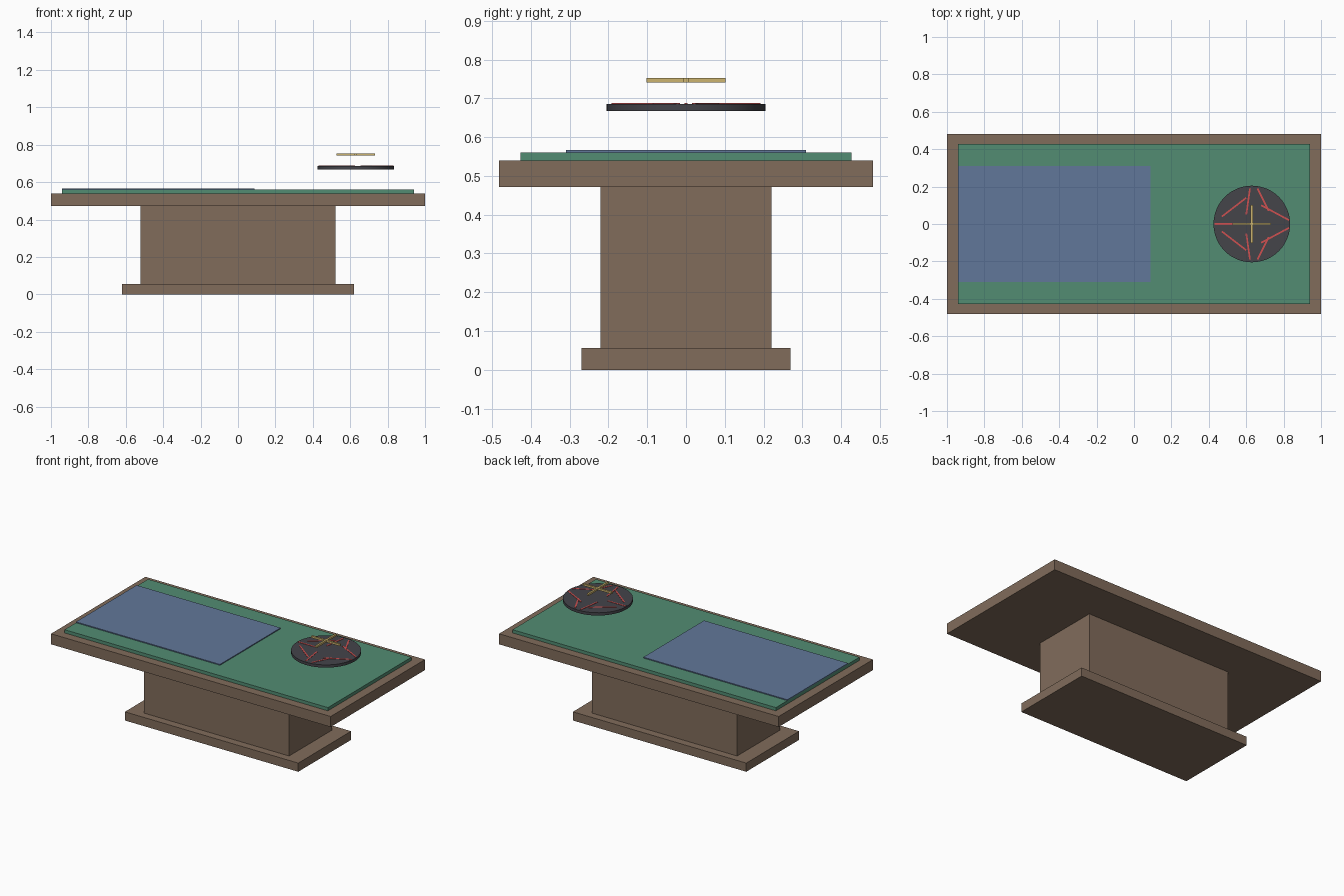
import bpy
from math import atan2, hypot
from mathutils import Vector

cube = bpy.data.objects.get("Cube")
if cube:
    bpy.data.objects.remove(cube, do_unlink=True)


def material(name, rgb):
    m = bpy.data.materials.new(name)
    m.use_nodes = True
    m.diffuse_color = (*rgb, 1)
    m.node_tree.nodes["Principled BSDF"].inputs["Base Color"].default_value = (*rgb, 1)
    return m


wood = material("brown wood", (0.22, 0.15, 0.105))
felt = material("green felt", (0.085, 0.265, 0.17))
blue = material("blue mat", (0.12, 0.185, 0.32))
dark = material("dark grey", (0.058, 0.058, 0.068))
red = material("red", (0.61, 0.08, 0.08))
gold = material("pale gold", (0.61, 0.46, 0.16))


def box(name, mat, size, x, y, bottom, turn=0):
    bpy.ops.mesh.primitive_cube_add(size=1, location=(x, y, bottom + size[2] / 2),
                                    rotation=(0, 0, turn))
    ob = bpy.context.object
    ob.name = name
    ob.scale = size
    ob.data.materials.append(mat)
    return ob


# Table body
box("base_plinth", wood, (1.24, 0.54, 0.056), 0, 0, 0)
box("pedestal", wood, (1.04, 0.44, 0.416), 0, 0, 0.056)
box("table_top", wood, (2, 0.964, 0.068), 0, 0, 0.472)
box("felt_surface", felt, (1.884, 0.854, 0.021), 0, 0, 0.54)
box("blue_mat", blue, (1.03, 0.62, 0.006), -0.427, 0, 0.561)

# Raised disc
centre = Vector((0.63, 0))
bpy.ops.mesh.primitive_cylinder_add(vertices=48, radius=0.205, depth=0.018,
                                    location=(centre.x, centre.y, 0.677))
disc = bpy.context.object
disc.name = "round_disc"
disc.data.materials.append(dark)
bpy.ops.object.shade_smooth_by_angle()


# Red star strokes on the disc, mirrored front to back
def stroke(name, a, b):
    a, b = Vector(a), Vector(b)
    mid, d = centre + (a + b) / 2, b - a
    box(name, red, (hypot(*d), 0.009, 0.004), mid.x, mid.y, 0.684, atan2(d.y, d.x))


stroke("star_spoke", (-0.2, 0), (-0.07, 0))
strokes = [((-0.16, 0.04), (-0.03, 0.14)), ((-0.03, 0.05), (-0.01, 0.19)),
           ((0.03, 0.19), (0.09, 0.07)), ((0.05, 0.1), (0.2, 0.02))]
for side in (1, -1):
    for i, (a, b) in enumerate(strokes):
        stroke(f"star_stroke_{i}", (a[0], a[1] * side), (b[0], b[1] * side))

# Floating cross
box("cross_bar_long", gold, (0.205, 0.012, 0.012), centre.x, 0, 0.741)
box("cross_bar_wide", gold, (0.012, 0.205, 0.012), centre.x, 0, 0.741)
